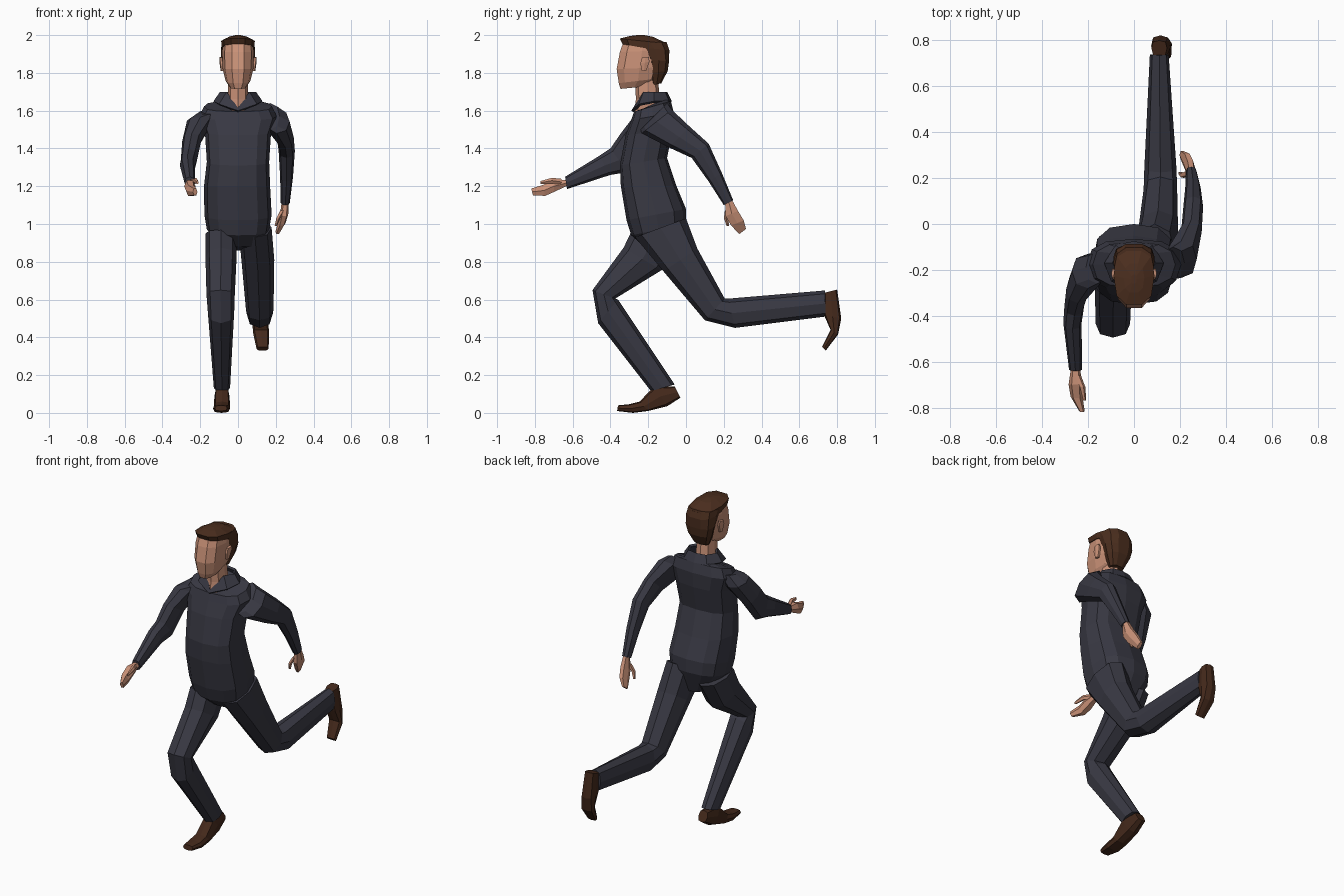
import bpy, bmesh, math
from mathutils import Vector


def material(name, color):
    m = bpy.data.materials.new(name)
    m.diffuse_color = (*color, 1)
    return m


CLOTH = material("dark cloth", (0.040, 0.040, 0.056))
SKIN = material("skin", (0.60, 0.29, 0.19))
HAIR = material("brown hair", (0.070, 0.027, 0.013))
SHOE = material("brown leather", (0.058, 0.022, 0.011))


def finish(name, bm, mat):
    bmesh.ops.recalc_face_normals(bm, faces=bm.faces)
    me = bpy.data.meshes.new(name)
    bm.to_mesh(me)
    bm.free()
    me.materials.append(mat)
    ob = bpy.data.objects.new(name, me)
    bpy.context.collection.objects.link(ob)
    return ob


def loft(name, mat, rings, n=8, power=0.85):
    """Each ring: x centre, half width, front edge (y, z), back edge (y, z)."""
    bm = bmesh.new()
    loops = []
    for x, w, y1, z1, y2, z2 in rings:
        mid = Vector((x, (y1 + y2) / 2, (z1 + z2) / 2))
        half = Vector((0, (y2 - y1) / 2, (z2 - z1) / 2))
        loop = []
        for i in range(n):
            a = 2 * math.pi * i / n
            c, s = (math.copysign(abs(f) ** power, f) for f in (math.cos(a), math.sin(a)))
            loop.append(bm.verts.new(mid + Vector((w * c, 0, 0)) + half * s))
        loops.append(loop)
    for a, b in zip(loops, loops[1:]):
        for i in range(n):
            j = (i + 1) % n
            bm.faces.new((a[i], a[j], b[j], b[i]))
    bm.faces.new(loops[0])
    bm.faces.new(loops[-1])
    return finish(name, bm, mat)


# Torso
loft("jacket", CLOTH, [
    (0.02, .09, -.22, .88, -.05, .86),
    (0.00, .165, -.29, .94, .00, 1.00),
    (0.00, .178, -.315, 1.02, .00, 1.08),
    (-.005, .175, -.345, 1.20, -.05, 1.20),
    (0.00, .165, -.35, 1.31, -.10, 1.35),
    (0.00, .175, -.32, 1.47, -.07, 1.50),
    (0.00, .205, -.29, 1.55, -.065, 1.59),
    (0.00, .18, -.275, 1.595, -.08, 1.65),
    (0.00, .08, -.25, 1.60, -.10, 1.67)], n=12, power=0.75)

# Collar: an open-front strip, half of it mirrored
bm = bmesh.new()
outer = [(0, -.29, 1.60), (.10, -.25, 1.635), (.13, -.17, 1.65), (.08, -.09, 1.65), (0, -.075, 1.65)]
inner = [(0, -.275, 1.615), (.06, -.225, 1.70), (.095, -.17, 1.70), (.06, -.11, 1.70), (0, -.10, 1.70)]
o = [bm.verts.new(p) for p in outer]
t = [bm.verts.new(p) for p in inner]
for i in range(4):
    bm.faces.new((o[i], o[i + 1], t[i + 1], t[i]))
collar = finish("collar", bm, CLOTH)
mir = collar.modifiers.new("mirror", 'MIRROR')
mir.use_clip = True
sol = collar.modifiers.new("thickness", 'SOLIDIFY')
sol.thickness = 0.015
sol.offset = -1

# Arms
loft("back_swung_sleeve", CLOTH, [
    (.17, .05, -.24, 1.50, -.10, 1.64),
    (.205, .068, -.235, 1.48, -.075, 1.605),
    (.25, .045, -.09, 1.405, .02, 1.515),
    (.258, .043, .03, 1.35, .12, 1.425),
    (.257, .034, .12, 1.225, .19, 1.27),
    (.25, .024, .20, 1.10, .25, 1.125)])
loft("forward_swung_sleeve", CLOTH, [
    (-.16, .05, -.26, 1.58, -.12, 1.60),
    (-.20, .07, -.28, 1.565, -.13, 1.53),
    (-.245, .05, -.345, 1.48, -.22, 1.40),
    (-.26, .043, -.40, 1.40, -.31, 1.275),
    (-.268, .04, -.46, 1.36, -.40, 1.26),
    (-.255, .028, -.64, 1.25, -.63, 1.185)])

# Hands with thumbs
loft("back_hand", SKIN, [
    (.25, .018, .205, 1.115, .245, 1.13),
    (.245, .022, .205, 1.04, .28, 1.07),
    (.232, .02, .235, .99, .31, 1.02),
    (.21, .012, .28, .945, .32, .975)], n=6)
loft("back_thumb", SKIN, [
    (.235, .012, .205, 1.07, .235, 1.075),
    (.212, .011, .20, 1.03, .225, 1.03),
    (.20, .007, .215, .99, .228, .99)], n=5)
loft("forward_hand", SKIN, [
    (-.255, .02, -.63, 1.235, -.63, 1.20),
    (-.255, .03, -.70, 1.235, -.70, 1.165),
    (-.25, .026, -.76, 1.21, -.745, 1.145),
    (-.227, .012, -.82, 1.19, -.81, 1.15)], n=6)
loft("forward_thumb", SKIN, [
    (-.245, .014, -.66, 1.24, -.66, 1.205),
    (-.225, .013, -.71, 1.245, -.71, 1.215),
    (-.215, .007, -.77, 1.228, -.77, 1.21)], n=5)

# Legs
loft("planted_leg", CLOTH, [
    (-.09, .082, -.285, .97, -.02, .93),
    (-.09, .082, -.33, .875, -.13, .755),
    (-.092, .075, -.495, .65, -.375, .605),
    (-.09, .07, -.465, .475, -.36, .60),
    (-.085, .043, -.185, .115, -.06, .15)])
loft("trailing_leg", CLOTH, [
    (.09, .088, -.27, .93, .00, 1.03),
    (.105, .087, -.12, .75, .06, .87),
    (.115, .073, .10, .49, .205, .605),
    (.115, .07, .26, .45, .225, .605),
    (.11, .041, .74, .51, .735, .648)])

# Shoes
loft("planted_shoe", SHOE, [
    (-.085, .030, -.06, .14, -.03, .08),
    (-.085, .040, -.17, .14, -.10, .035),
    (-.085, .043, -.245, .06, -.20, .010),
    (-.087, .045, -.30, .046, -.28, .0),
    (-.09, .033, -.36, .04, -.365, .010)], power=0.65)
loft("trailing_shoe", SHOE, [
    (.11, .034, .73, .635, .80, .653),
    (.115, .040, .73, .52, .822, .50),
    (.122, .043, .765, .44, .805, .415),
    (.13, .032, .72, .35, .74, .33)], power=0.65)

# Head
loft("neck", SKIN, [
    (0, .045, -.275, 1.595, -.12, 1.64),
    (0, .055, -.265, 1.66, -.14, 1.68),
    (0, .05, -.27, 1.76, -.15, 1.78)])
loft("face", SKIN, [
    (0, .042, -.35, 1.715, -.20, 1.73),
    (0, .066, -.36, 1.745, -.15, 1.77),
    (0, .082, -.372, 1.82, -.12, 1.83),
    (0, .084, -.355, 1.91, -.11, 1.92),
    (0, .078, -.335, 1.965, -.12, 1.96)], n=10, power=0.8)
loft("hair_back", HAIR, [
    (0, .045, -.18, 1.735, -.13, 1.745),
    (0, .075, -.195, 1.80, -.095, 1.81),
    (0, .09, -.20, 1.87, -.088, 1.86),
    (0, .09, -.25, 1.935, -.085, 1.92),
    (0, .086, -.28, 1.955, -.10, 1.965)], n=10, power=0.75)
loft("hair_top", HAIR, [
    (0, .087, -.34, 1.953, -.10, 1.91),
    (0, .089, -.355, 1.982, -.095, 1.955),
    (0, .045, -.30, 1.995, -.17, 1.99),
    (0, .012, -.26, 2.0, -.22, 2.0)], n=10, power=0.75)
for side, label in ((1, "left"), (-1, "right")):
    loft(label + "_ear", SKIN, [
        (side * .082, .010, -.235, 1.81, -.21, 1.81),
        (side * .088, .010, -.245, 1.85, -.19, 1.86),
        (side * .090, .009, -.235, 1.88, -.195, 1.885)], n=6)
